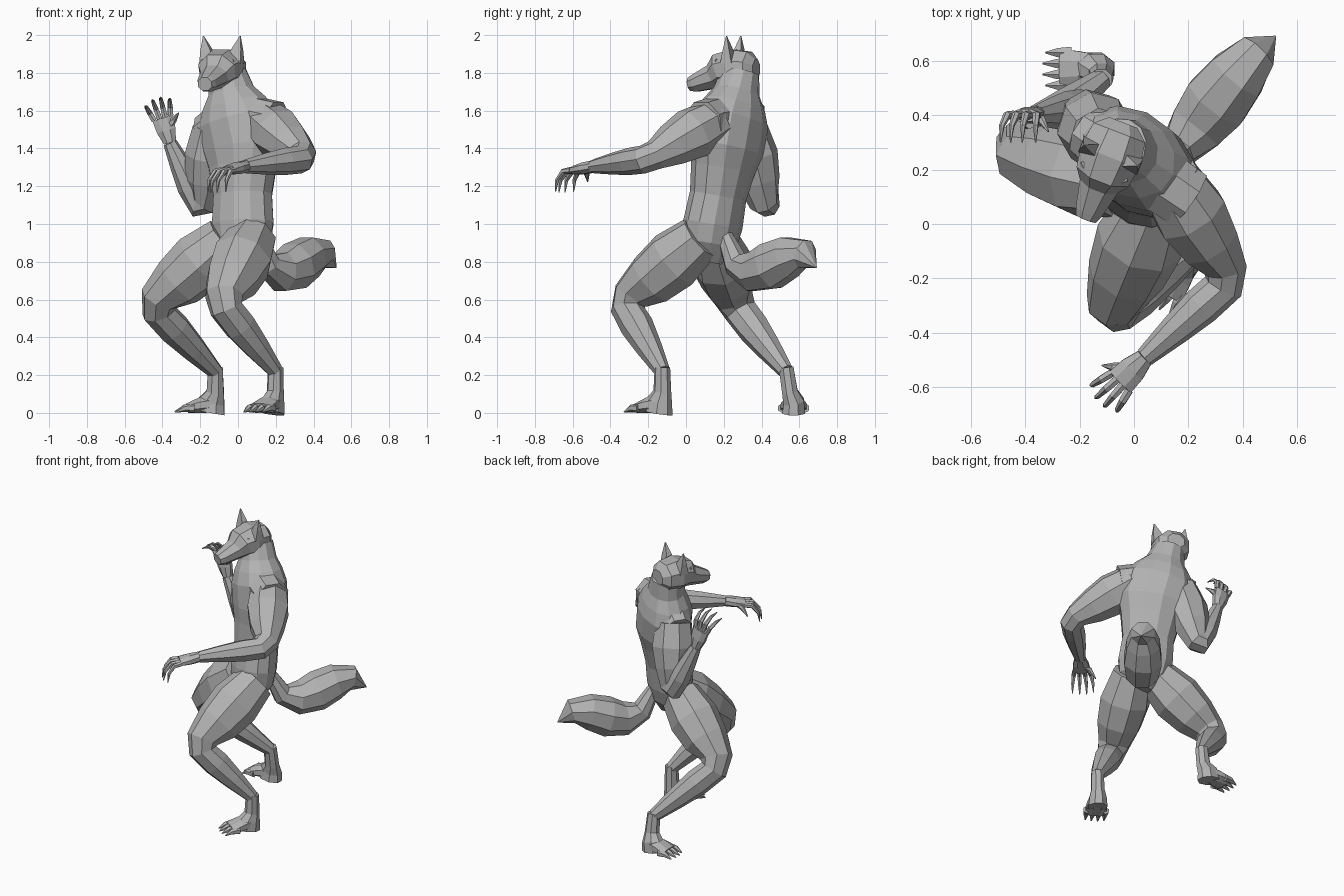
import bpy, bmesh, math
from mathutils import Vector, geometry

default_cube = bpy.data.objects.get("Cube")
if default_cube:
    bpy.data.objects.remove(default_cube)

fur = bpy.data.materials.new("grey_fur")
fur.use_nodes = True
fur.diffuse_color = (.45, .45, .45, 1)
fur.node_tree.nodes["Principled BSDF"].inputs["Base Color"].default_value = fur.diffuse_color
UP = Vector((0, 0, 1))


def loft(name, centres, widths, depths, hint, sides=8):
    """Skin elliptical rings along a path; the hint gives the width direction."""
    bm = bmesh.new()
    rings = []
    last = len(centres) - 1
    for i, centre in enumerate(centres):
        before = centre - centres[max(i - 1, 0)]
        after = centres[min(i + 1, last)] - centre
        tangent = (before.normalized() + after.normalized()).normalized()
        across = (hint - tangent * hint.dot(tangent)).normalized()
        normal = tangent.cross(across)
        ring = []
        for k in range(sides):
            angle = math.tau * (k + .5) / sides
            offset = across * widths[i] * math.cos(angle) + normal * depths[i] * math.sin(angle)
            ring.append(bm.verts.new(centre + offset))
        rings.append(ring)
    for lower, upper in zip(rings, rings[1:]):
        for k in range(sides):
            following = (k + 1) % sides
            bm.faces.new((lower[k], lower[following], upper[following], upper[k]))
    bm.faces.new(rings[0])
    bm.faces.new(rings[-1])
    bmesh.ops.recalc_face_normals(bm, faces=bm.faces)
    mesh = bpy.data.meshes.new(name)
    bm.to_mesh(mesh)
    bm.free()
    mesh.materials.append(fur)
    bpy.context.collection.objects.link(bpy.data.objects.new(name, mesh))


def limb(name, joints, girths):
    """Two bones with a blunt bend, four rings along each."""
    start, bend, end = joints
    steps = (.1, .35, .65, 1)
    centres = [bend.lerp(start, f) for f in reversed(steps)]
    centres += [bend.lerp(end, f) for f in steps]
    hinge = (bend - start).cross(end - bend)
    loft(name, centres, girths, girths, hinge)


def digit(name, path, radius, hint):
    """Finger or toe narrowing to a claw."""
    last = len(path) - 1
    radii = [radius * (1 - .85 * (i / last) ** 2) for i in range(len(path))]
    loft(name, path, radii, radii, hint, 6)


def hand(side, wrist, palm, curl, thumb_side):
    """Flat palm, four hooked fingers fanned out, and a thumb."""
    forward = (palm - wrist).normalized()
    across = forward.cross(curl).normalized()
    middle = wrist.lerp(palm, .5)
    loft(side + "_hand", [wrist, middle, palm], (.036, .055, .06), (.034, .033, .025), across)
    for i in range(4):
        fan = i - 1.5
        base = palm + across * fan * .03
        reach = forward * (.12 - .02 * abs(fan)) + across * fan * .015
        path = [base, base + reach * .5, base + reach * .9 + curl * .4, base + reach + curl]
        digit(f"{side}_finger_{i}", path, .017, across)
    tip = middle + across * thumb_side * .09 + forward * .07 + curl * .6
    digit(side + "_thumb", [middle, middle.lerp(tip, .6) - curl * .2, tip], .022, across)


def foot(side, ankle, ground, forward):
    """Upright heel block, spreading pad and four toes."""
    across = UP.cross(forward)
    heel = [ankle + UP * .02, ankle.lerp(ground, .5),
            ground + forward * .02 + UP * .06, ground + forward * .03]
    loft(side + "_heel", heel, (.042, .045, .06, .065), (.042, .05, .075, .085), across)
    pad = [ground + UP * .05, ground + forward * .08 + UP * .04, ground + forward * .15 + UP * .025]
    loft(side + "_foot", pad, (.055, .07, .08), (.05, .045, .027), across)
    for i in range(4):
        fan = i - 1.5
        base = ground + forward * .11 + across * fan * .04 + UP * .025
        tip = base + forward * (.11 - .01 * abs(fan)) - UP * .02
        digit(f"{side}_toe_{i}", [base, base.lerp(tip, .5) + UP * .01, tip], .025, across)


# Torso, turned toward the right, rising along a leaning spine into the neck
BODY_LEFT = Vector((.8, -.6, 0))
heights = (.8, .9, 1, 1.15, 1.3, 1.4, 1.55, 1.63, 1.7, 1.8)
widths = (.07, .16, .18, .17, .2, .235, .235, .19, .13, .1)
spine = [Vector((.025 - .2 * max(0, z - 1.4), .125 + .18 * (z - .9), z)) for z in heights]
loft("torso", spine, widths, [.055 + .5 * w for w in widths], BODY_LEFT, 12)

# Shoulder yoke sloping from the neck out to both arms
yoke = [Vector((-.17, .34, 1.48)), Vector((-.02, .24, 1.58)), Vector((.2, .09, 1.535))]
yoke_radii = (.1, .13, .12)
loft("shoulders", yoke, yoke_radii, yoke_radii, UP)

# Head, lofted from the back of the skull to the nose
FACE = Vector((-.36, -.93, 0))
HEAD_LEFT = UP.cross(FACE)
skull = Vector((-.075, .28, 1.82))
head_steps = (-.1, -.06, .03, .1, .14, .25, .28)
head_drops = (0, 0, 0, .01, .04, .075, .08)
head_radii = (.06, .11, .125, .11, .08, .055, .042)
head_line = [skull + FACE * s - UP * d for s, d in zip(head_steps, head_drops)]
loft("head", head_line, head_radii, [r * .9 for r in head_radii], HEAD_LEFT)

# Ears and brow ridges
for side, sign in (("left", 1), ("right", -1)):
    outward = HEAD_LEFT * sign
    root = skull + FACE * .03 + outward * .075 + UP * .04
    tip = root + outward * .03 + UP * .135
    loft(side + "_ear", [root, root.lerp(tip, .5), tip], (.06, .036, .003), (.045, .025, .003), HEAD_LEFT, 4)
    inner = skull + FACE * .15 + outward * .015 + UP * .03
    outer = skull + FACE * .09 + outward * .09 + UP * .045
    brow = (.012, .02, .008)
    loft(side + "_brow", [inner, inner.lerp(outer, .5), outer], brow, brow, UP, 6)

# Arms: the left one reaches forward, the right one is folded with its hand raised
ARM_GIRTHS = (.12, .14, .115, .08, .075, .072, .058, .037)
left_wrist = Vector((.04, -.49, 1.305))
right_wrist = Vector((-.36, .4, 1.43))
limb("left_arm", [Vector((.13, .16, 1.55)), Vector((.36, -.2, 1.345)), left_wrist], ARM_GIRTHS)
limb("right_arm", [Vector((-.12, .31, 1.51)), Vector((-.19, .425, 1.07)), right_wrist], ARM_GIRTHS)
hand("left", left_wrist, Vector((-.05, -.58, 1.285)), UP * -.1, -1)
hand("right", right_wrist, Vector((-.4, .4, 1.56)), Vector((0, -.1, 0)), 1)

# Legs: the left one steps forward, the right one bends out to the side
LEG_GIRTHS = (.13, .165, .145, .105, .09, .088, .07, .042)
left_ankle = Vector((.2, -.125, .22))
right_ankle = Vector((-.12, .53, .22))
limb("left_leg", [Vector((.08, .08, .93)), Vector((-.09, -.33, .585)), left_ankle], LEG_GIRTHS)
limb("right_leg", [Vector((-.06, .15, .92)), Vector((-.455, .265, .57)), right_ankle], LEG_GIRTHS)
foot("left", left_ankle, Vector((.195, -.125, 0)), Vector((-.55, -.83, 0)))
foot("right", right_ankle, Vector((-.12, .57, 0)), Vector((-1, 0, 0)))

# Bushy tail sweeping back in an S
tail_girths = (.04, .07, .11, .13, .115, .08, .003)
tail_line = geometry.interpolate_bezier(
    Vector((.1, .2, .95)), Vector((.2, .3, .47)), Vector((.4, .6, 1.03)), Vector((.52, .69, .77)), 7)
loft("tail", tail_line, tail_girths, tail_girths, BODY_LEFT)
